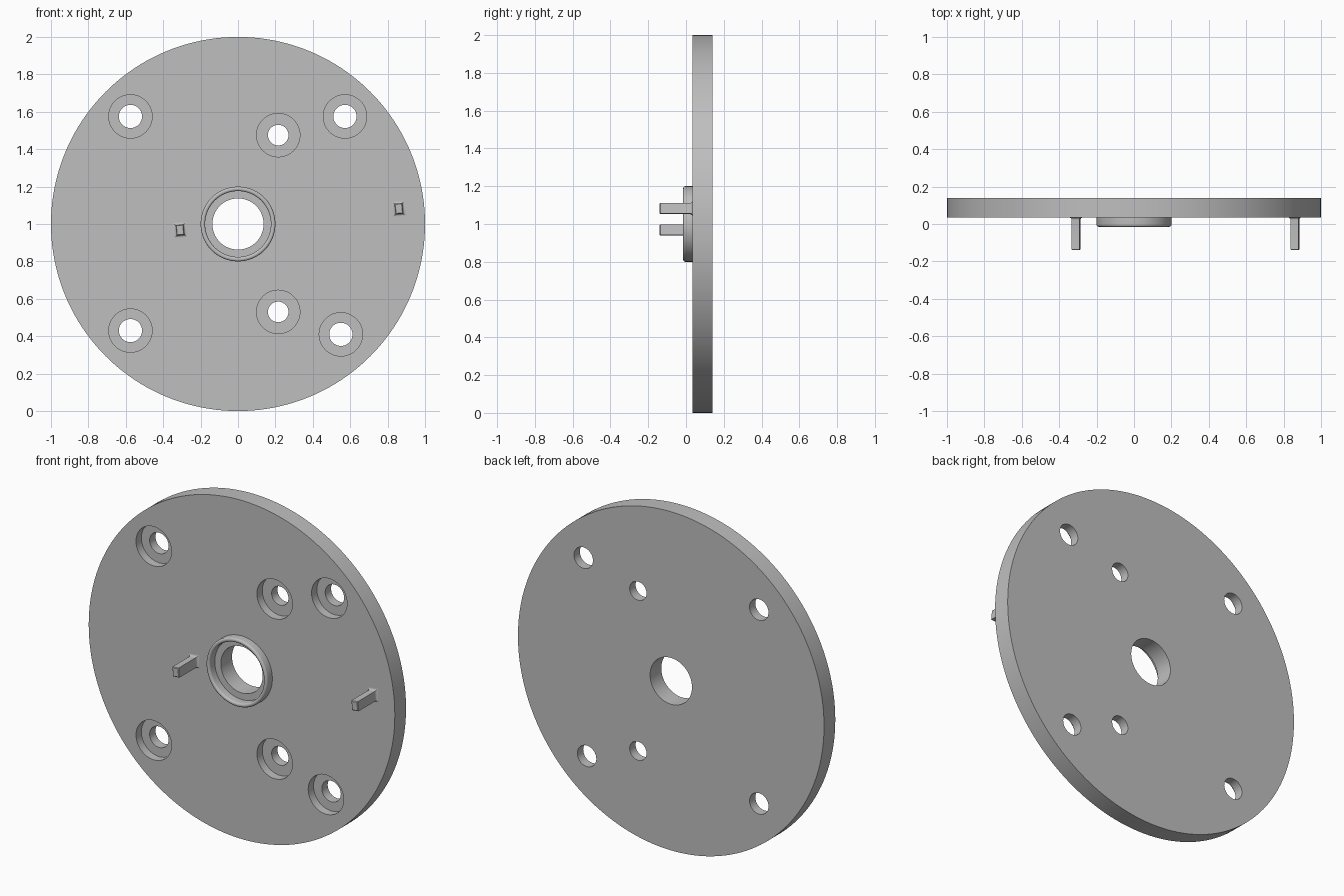
import bpy, bmesh
from math import cos, sin, pi, radians
from mathutils import Matrix, Vector

cube = bpy.data.objects.get("Cube")
if cube:
    bpy.data.objects.remove(cube, do_unlink=True)

metal = bpy.data.materials.new("plain_grey")
metal.use_nodes = True
grey = (0.52, 0.52, 0.52, 1)
metal.diffuse_color = grey
metal.node_tree.nodes["Principled BSDF"].inputs["Base Color"].default_value = grey

FRONT, BACK, TIP = 0.035, 0.14, -0.14


def lathe(bm, x, z, profile, steps, capped=True):
    """Revolve (radius, y) points about a y-parallel axis through x, z."""
    rings = [[bm.verts.new((x + r * cos(2 * pi * i / steps), y,
                            z + r * sin(2 * pi * i / steps)))
              for i in range(steps)] for r, y in profile]
    for a, b in zip(rings, rings[1:]):
        for i in range(steps):
            j = (i + 1) % steps
            bm.faces.new((a[i], a[j], b[j], b[i]))
    if capped:
        bm.faces.new(rings[0])
        bm.faces.new(rings[-1])


def finish(name, bm):
    bmesh.ops.recalc_face_normals(bm, faces=bm.faces[:])
    mesh = bpy.data.meshes.new(name)
    bm.to_mesh(mesh)
    bm.free()
    mesh.materials.append(metal)
    obj = bpy.data.objects.new(name, mesh)
    bpy.context.collection.objects.link(obj)
    return obj


def smooth(obj):
    bpy.ops.object.select_all(action='DESELECT')
    obj.select_set(True)
    bpy.context.view_layer.objects.active = obj
    bpy.ops.object.shade_smooth_by_angle(angle=radians(30))


# Round plate
bm = bmesh.new()
lathe(bm, 0, 1, [(1, FRONT), (1, BACK)], 160)
plate = finish("round_plate", bm)

# Cutter: centre bore and counterbored screw holes
bm = bmesh.new()
lathe(bm, 0, 1, [(0.137, -0.1), (0.137, 0.3)], 64)
holes = [(-0.575, 1.575, 0.062), (0.572, 1.575, 0.062),
         (-0.575, 0.43, 0.062), (0.55, 0.41, 0.062),
         (0.215, 1.475, 0.055), (0.215, 0.53, 0.055)]
for x, z, r in holes:
    lathe(bm, x, z, [(0.116, -0.1), (0.116, FRONT + 0.05),
                     (r, FRONT + 0.05), (r, 0.3)], 48)
cutter = finish("hole_cutter", bm)
cutter.hide_render = True
mod = plate.modifiers.new("holes", 'BOOLEAN')
mod.operation = 'DIFFERENCE'
mod.solver = 'EXACT'
mod.object = cutter
bpy.context.view_layer.objects.active = plate
bpy.ops.object.modifier_apply(modifier=mod.name)
bpy.data.objects.remove(cutter, do_unlink=True)
smooth(plate)

# Raised collar with rounded rim
bm = bmesh.new()
outer, inner, fillet, rim = 0.2, 0.176, 0.011, -0.015
angles = [radians(a) for a in range(0, 91, 18)]
profile = [(outer, FRONT)]
profile += [(outer - fillet * (1 - cos(a)), rim + fillet * (1 - sin(a))) for a in angles]
profile += [(inner + fillet * (1 - cos(a)), rim + fillet * (1 - sin(a)))
            for a in reversed(angles)]
profile += [(inner, FRONT)]
lathe(bm, 0, 1, profile, 96, capped=False)
smooth(finish("centre_collar", bm))

# Rectangular drive pins with filleted feet
for name, x, z in (("right_pin", -0.31, 0.968), ("left_pin", 0.86, 1.082)):
    bm = bmesh.new()
    spin = Matrix.Rotation(radians(-5.4), 3, 'Y')
    foot = 0.013
    sections = [(TIP, -0.004), (TIP + 0.004, 0)]
    sections += [(FRONT - foot * (1 - sin(a)), foot * (1 - cos(a))) for a in angles]
    rings = []
    for y, grow in sections:
        w, h = 0.021 + grow, 0.028 + grow
        rings.append([bm.verts.new(spin @ Vector((sx * w, y, sz * h)) + Vector((x, 0, z)))
                      for sx, sz in ((-1, -1), (1, -1), (1, 1), (-1, 1))])
    for a, b in zip(rings, rings[1:]):
        for i in range(4):
            bm.faces.new((a[i], a[i - 3], b[i - 3], b[i]))
    bm.faces.new(rings[0])
    smooth(finish(name, bm))
